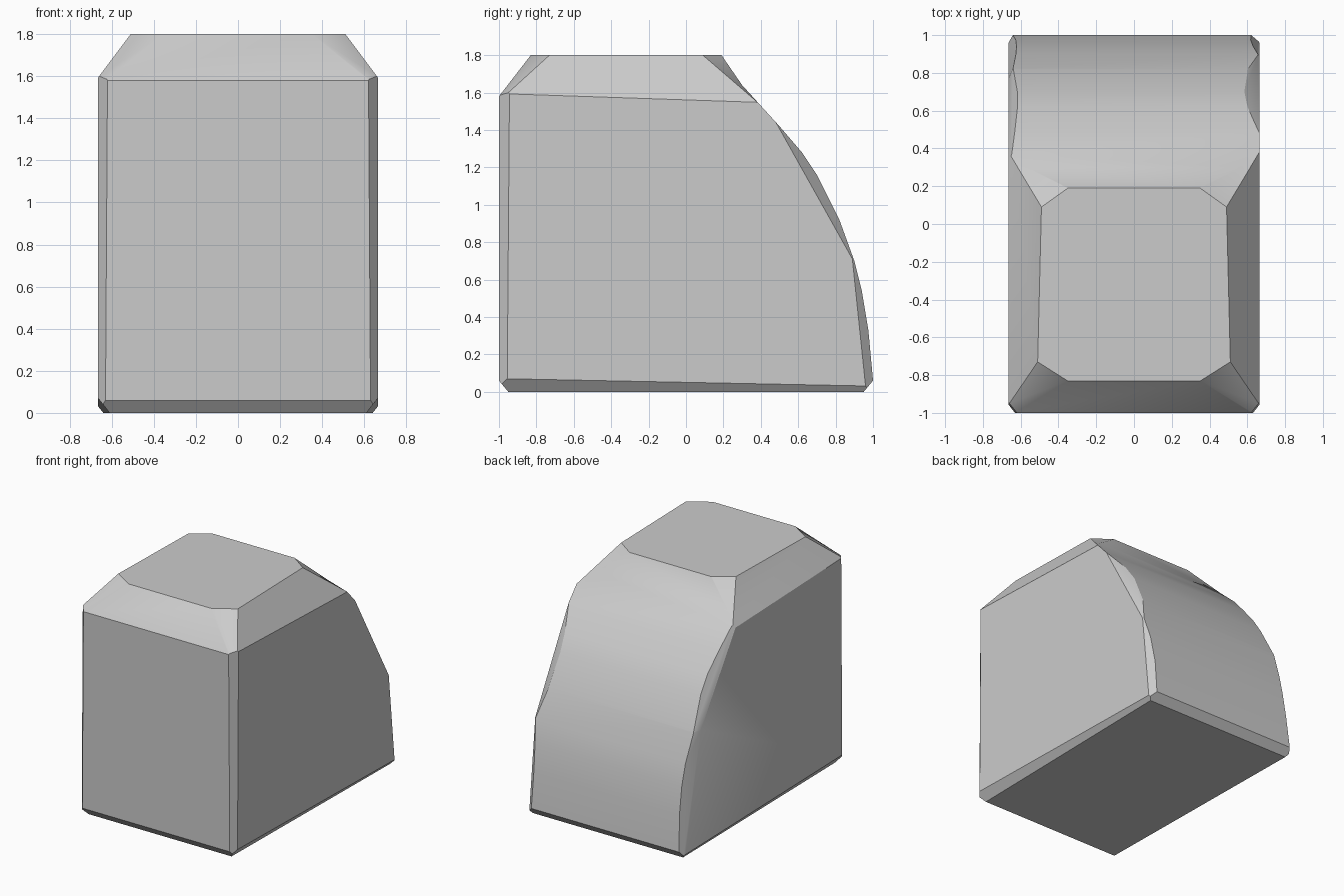
import bpy
import bmesh
import math
from mathutils import Vector

default_cube = bpy.data.objects.get("Cube")
if default_cube:
    bpy.data.objects.remove(default_cube, do_unlink=True)

# One plain grey stone colour
stone = bpy.data.materials.new("stone grey")
stone.use_nodes = True
colour = (0.6, 0.6, 0.6, 1)
stone.diffuse_color = colour
stone.node_tree.nodes["Principled BSDF"].inputs["Base Color"].default_value = colour

HALF = 0.665    # half width
TOP = 1.8       # height of the flat top
SHOULDER = 1.6  # height where the top chamfer begins
CENTRE = Vector((0, 0, 0.7))

# Side profile (y, z): flat front, chamfered top, bulging back
profile = [(-0.95, 0), (0.95, 0), (1, 0.06), (0.975, 0.33), (0.94, 0.54),
           (0.9, 0.7), (0.82, 0.92), (0.7, 1.16), (0.62, 1.28), (0.5, 1.42),
           (0.3, 1.64), (0.19, TOP), (-0.83, TOP), (-1, 1.58), (-1, 0.06)]

bm = bmesh.new()
outline = bm.faces.new([bm.verts.new((-HALF, y, z)) for y, z in profile])
extruded = bmesh.ops.extrude_face_region(bm, geom=[outline], use_keep_orig=True)
new_verts = [item for item in extruded["geom"] if isinstance(item, bmesh.types.BMVert)]
bmesh.ops.translate(bm, verts=new_verts, vec=(2 * HALF, 0, 0))
bmesh.ops.recalc_face_normals(bm, faces=bm.faces)


def chip(a, b, c):
    """Slice off everything outside the plane through three points, then cap it."""
    a, b, c = Vector(a), Vector(b), Vector(c)
    normal = (b - a).cross(c - a).normalized()
    if normal.dot(CENTRE - a) > 0:
        normal.negate()
    geometry = bm.verts[:] + bm.edges[:] + bm.faces[:]
    result = bmesh.ops.bisect_plane(bm, geom=geometry, dist=0.0001, plane_co=a,
                                    plane_no=normal, clear_outer=True)
    rim = [item for item in result["geom_cut"] if isinstance(item, bmesh.types.BMEdge)]
    rim = [edge for edge in rim if edge.is_boundary]
    if rim:
        bmesh.ops.contextual_create(bm, geom=rim)


# Edges that are alike on both sides
for side in (-1, 1):
    wall = side * 0.66
    shoulder_front = (wall, -0.95, SHOULDER)
    shoulder_back = (wall, 0.3, SHOULDER)
    top_front = (side * 0.51, -0.73, TOP)
    top_back = (side * 0.49, 0.09, TOP)

    # Sloping chamfer along the top and its clipped corners
    chip(top_front, top_back, shoulder_front)
    chip(top_front, (side * 0.36, -0.825, TOP), shoulder_front)
    chip(top_back, (side * 0.35, 0.19, TOP), shoulder_back)

    # Narrow upright front edge and bottom edge
    chip(shoulder_front, (side * 0.62, -1, SHOULDER), (side * 0.63, -1, 0))
    chip((side * 0.61, -0.95, 0), (side * 0.64, 0.95, 0), (side * HALF, -0.95, 0.07))

# Irregular chips down the left back edge
left_high = (0.58, 0.72, 1.13)
left_waist = (0.655, 0.78, 0.92)
left_low = (0.655, 0.9, 0.7)
chip((0.655, 0.5, 1.42), left_high, left_waist)
chip(left_low, (0.62, 0.96, 0.45), (0.66, 0.965, 0.03))

# Irregular chips down the right back edge
right_waist = (-0.66, 0.78, 0.92)
chip((-0.65, 0.38, 1.54), (-0.615, 0.65, 1.24), right_waist)
chip(right_waist, (-0.625, 0.9, 0.7), (-0.66, 0.96, 0.06))

bmesh.ops.recalc_face_normals(bm, faces=bm.faces)
mesh = bpy.data.meshes.new("stone_block")
bm.to_mesh(mesh)
bm.free()
mesh.materials.append(stone)
block = bpy.data.objects.new("stone_block", mesh)
bpy.context.collection.objects.link(block)

# Smooth the rounded back while keeping the chipped edges crisp
bpy.ops.object.select_all(action="DESELECT")
block.select_set(True)
bpy.context.view_layer.objects.active = block
bpy.ops.object.shade_smooth_by_angle(angle=math.radians(30))
